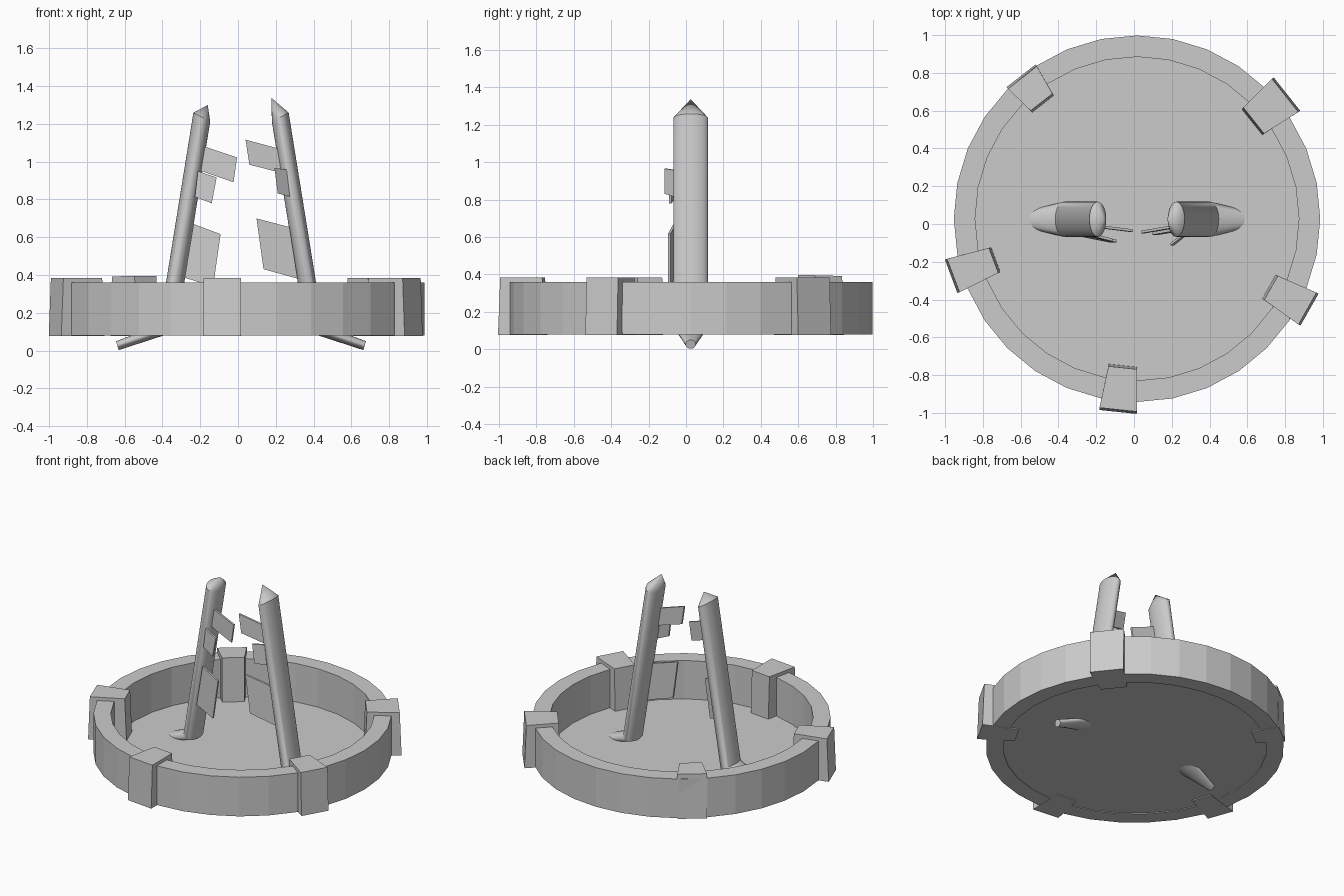
import bpy, bmesh, math
from mathutils import Vector

if "Cube" in bpy.data.objects:
    bpy.data.objects.remove(bpy.data.objects["Cube"])

CX, CY, DZ = 0.016, 0.028, -0.006   # ring centre and ground offset
N = 32


def build(name, verts, faces, smooth=False):
    me = bpy.data.meshes.new(name)
    me.from_pydata([(x, y, z + DZ) for x, y, z in verts], [], faces)
    bm = bmesh.new()
    bm.from_mesh(me)
    bmesh.ops.recalc_face_normals(bm, faces=bm.faces)
    bm.to_mesh(me)
    bm.free()
    ob = bpy.data.objects.new(name, me)
    bpy.context.collection.objects.link(ob)
    if smooth:
        bpy.ops.object.select_all(action='DESELECT')
        ob.select_set(True)
        bpy.context.view_layer.objects.active = ob
        bpy.ops.object.shade_smooth_by_angle(angle=math.radians(35))
    return ob


def strip(a, b, n=N):
    return [(a + i, a + (i + 1) % n, b + (i + 1) % n, b + i) for i in range(n)]


def circle(r, z):
    return [(CX + r * math.cos(2 * math.pi * i / N),
             CY + r * math.sin(2 * math.pi * i / N), z) for i in range(N)]


# Round curb wall and floor
profile = [(0.97, 0.085), (0.97, 0.366), (0.857, 0.366), (0.857, 0.085)]
verts = [v for r, z in profile for v in circle(r, z)]
build("curb_ring", verts, [f for k in range(4) for f in strip(k * N, (k + 1) % 4 * N)])
build("floor", circle(0.86, 0.09), [tuple(range(N))])


# Wedge blocks gripping the curb
def block(name, x, y, deg, length, wide, top_in, top_out):
    u = Vector((math.cos(math.radians(deg)), math.sin(math.radians(deg)), 0))
    v = Vector((-u.y, u.x, 0))
    verts = []
    for grow, zi, zo in ((0.012, 0.083, 0.083), (0, top_in, top_out)):
        for a, b, z in ((-1, -1, zi), (1, -1, zo), (1, 1, zo), (-1, 1, zi)):
            half = wide / 2 + a * 0.012
            p = Vector((x, y, z)) + u * a * (length / 2 + grow) + v * b * half
            verts.append(p)
    build(name, verts, [(0, 1, 2, 3), (4, 5, 6, 7)] + strip(0, 4, 4))


for i, b in enumerate([(-0.54, 0.71, 128, 0.165, 0.17, 0.402, 0.398),
                       (0.717, 0.614, 38.5, 0.213, 0.20, 0.39, 0.39),
                       (0.822, -0.393, -29.5, 0.222, 0.17, 0.39, 0.39),
                       (-0.072, -0.872, -96, 0.223, 0.175, 0.39, 0.39),
                       (-0.85, -0.233, 200.5, 0.228, 0.165, 0.39, 0.39)]):
    block(f"curb_block_{i + 1}", *b)


# Leaning flattened posts, pointed on top and bent outward into a tapered root
def post(name, side, apex_x, apex_z):
    # outer point, inner point (distance from centre, height), half depth
    rings = [((0.252, 1.265), (0.163, 1.218), 0.093),
             ((0.433, 0.142), (0.342, 0.108), 0.093),
             ((0.661, 0.056), (0.647, 0.009), 0.027)]
    verts = []
    for o, n, d in rings:
        for i in range(N):
            t = 2 * math.pi * i / N
            c, s = math.cos(t), math.sin(t)
            r = (o[0] + n[0]) / 2 + c * (o[0] - n[0]) / 2
            z = (o[1] + n[1]) / 2 + c * (o[1] - n[1]) / 2
            verts.append((CX + side * r, CY - 0.003 + d * s, z))
    faces = strip(0, N) + strip(N, 2 * N) + [tuple(range(2 * N, 3 * N))]
    verts.append((apex_x, CY - 0.003, apex_z))
    faces += [(i, (i + 1) % N, 3 * N) for i in range(N)]
    build(name, verts, faces, smooth=True)


post("left_post", -1, -0.16, 1.305)
post("right_post", 1, 0.177, 1.343)


# Thin slanted boards: left edge x/z top and bottom, right edge likewise, y at each edge
def board(name, lt, lb, rt, rb, yl, yr, t=0.014):
    verts = []
    for off in (-t / 2, t / 2):
        for (x, z), y in ((lt, yl), (lb, yl), (rb, yr), (rt, yr)):
            verts.append((x, y + off, z))
    build(name, verts, [(0, 1, 2, 3), (4, 5, 6, 7)] + strip(0, 4, 4))


board("left_board_top", (-0.19, 1.09), (-0.21, 0.962), (-0.005, 1.028), (-0.024, 0.897), -0.012, -0.035)
board("left_board_mid", (-0.212, 0.956), (-0.228, 0.82), (-0.113, 0.922), (-0.139, 0.785), -0.06, -0.085)
board("left_board_low", (-0.235, 0.676), (-0.282, 0.392), (-0.092, 0.622), (-0.132, 0.345), -0.06, -0.09)
board("right_board_top", (0.04, 1.122), (0.06, 0.99), (0.215, 1.075), (0.235, 0.945), -0.042, -0.012)
board("right_board_mid", (0.193, 0.972), (0.21, 0.838), (0.257, 0.964), (0.274, 0.822), -0.108, -0.058)
board("right_board_low", (0.098, 0.705), (0.135, 0.437), (0.272, 0.66), (0.315, 0.387), -0.05, -0.02)
